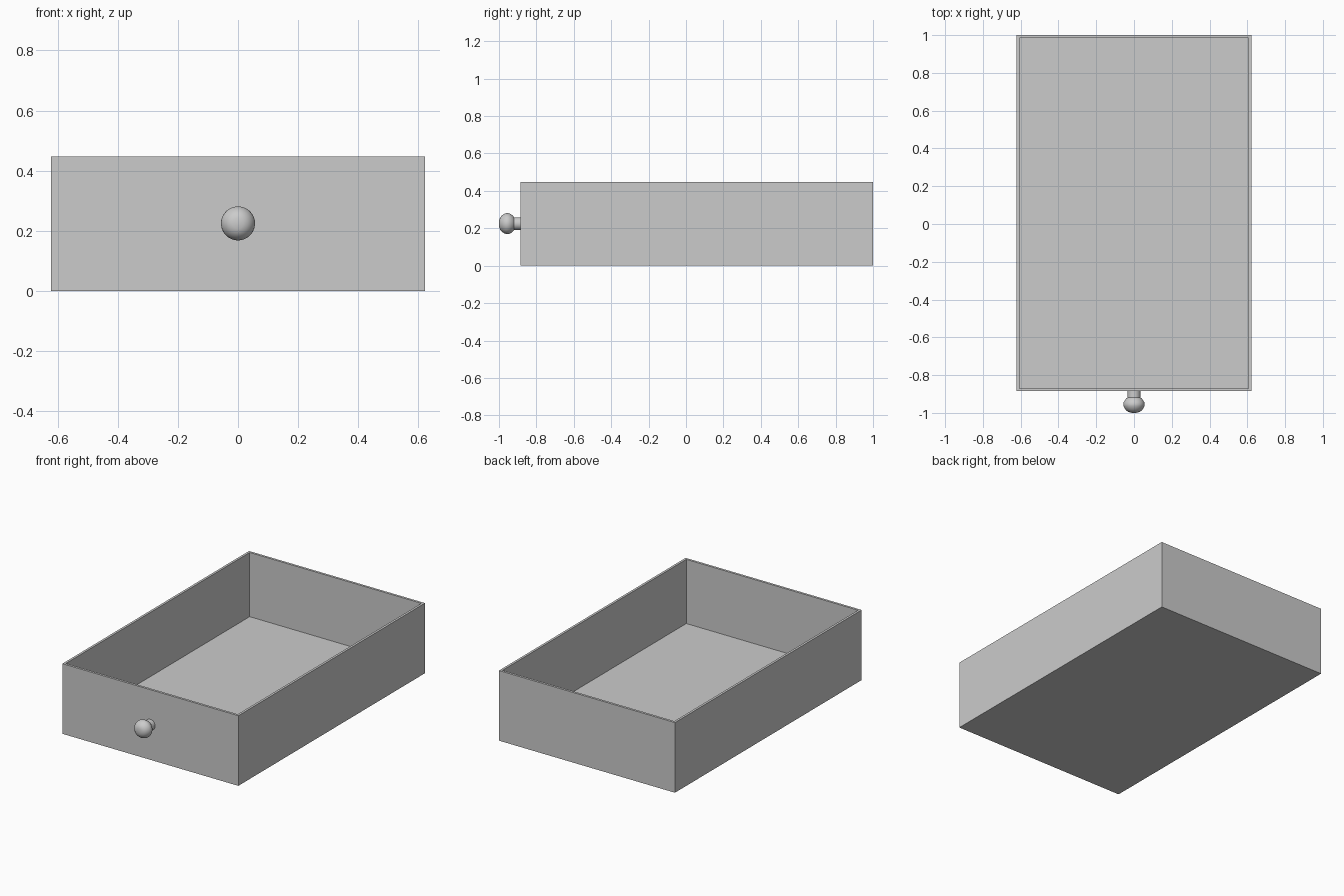
import bpy, bmesh, math
from mathutils import Matrix, Vector

if "Cube" in bpy.data.objects:
    bpy.data.objects.remove(bpy.data.objects["Cube"])

W, Y0, Y1, H = 0.622, -0.885, 1.0, 0.448
WALL, FLOOR = 0.015, 0.038
KNOB_Z = 0.225


def make_object(name, bm):
    bmesh.ops.recalc_face_normals(bm, faces=bm.faces)
    mesh = bpy.data.meshes.new(name)
    bm.to_mesh(mesh)
    bm.free()
    ob = bpy.data.objects.new(name, mesh)
    bpy.context.collection.objects.link(ob)
    return ob


# Open tray: box with its top face inset and pushed down to the floor
bm = bmesh.new()
bmesh.ops.create_cube(bm, size=1, matrix=Matrix.Translation((0, (Y0 + Y1) / 2, H / 2))
                      @ Matrix.Diagonal((2 * W, Y1 - Y0, H, 1)))
top = max(bm.faces, key=lambda f: f.calc_center_median().z)
bmesh.ops.inset_individual(bm, faces=[top], thickness=WALL, use_even_offset=True)
pocket = bmesh.ops.extrude_discrete_faces(bm, faces=[top])["faces"][0]
bmesh.ops.translate(bm, verts=pocket.verts, vec=(0, 0, FLOOR - H))
make_object("drawer_box", bm)

# Round pull knob: (radius, y) profile spun around the y axis
profile = [(0, -1.0), (0.018, -0.999), (0.032, -0.994), (0.043, -0.985), (0.051, -0.974),
           (0.0555, -0.963), (0.0565, -0.955), (0.0545, -0.944), (0.049, -0.934),
           (0.042, -0.925), (0.034, -0.919), (0.034, Y0 + 0.005), (0, Y0 + 0.005)]
bm = bmesh.new()
verts = [bm.verts.new((r, y, KNOB_Z)) for r, y in profile]
edges = [bm.edges.new(pair) for pair in zip(verts, verts[1:])]
bmesh.ops.spin(bm, geom=verts + edges, cent=Vector((0, 0, KNOB_Z)), axis=(0, 1, 0),
               angle=math.tau, steps=48)
bmesh.ops.remove_doubles(bm, verts=bm.verts, dist=1e-5)
knob = make_object("pull_knob", bm)
bpy.context.view_layer.objects.active = knob
knob.select_set(True)
bpy.ops.object.shade_smooth_by_angle(angle=math.radians(35))
